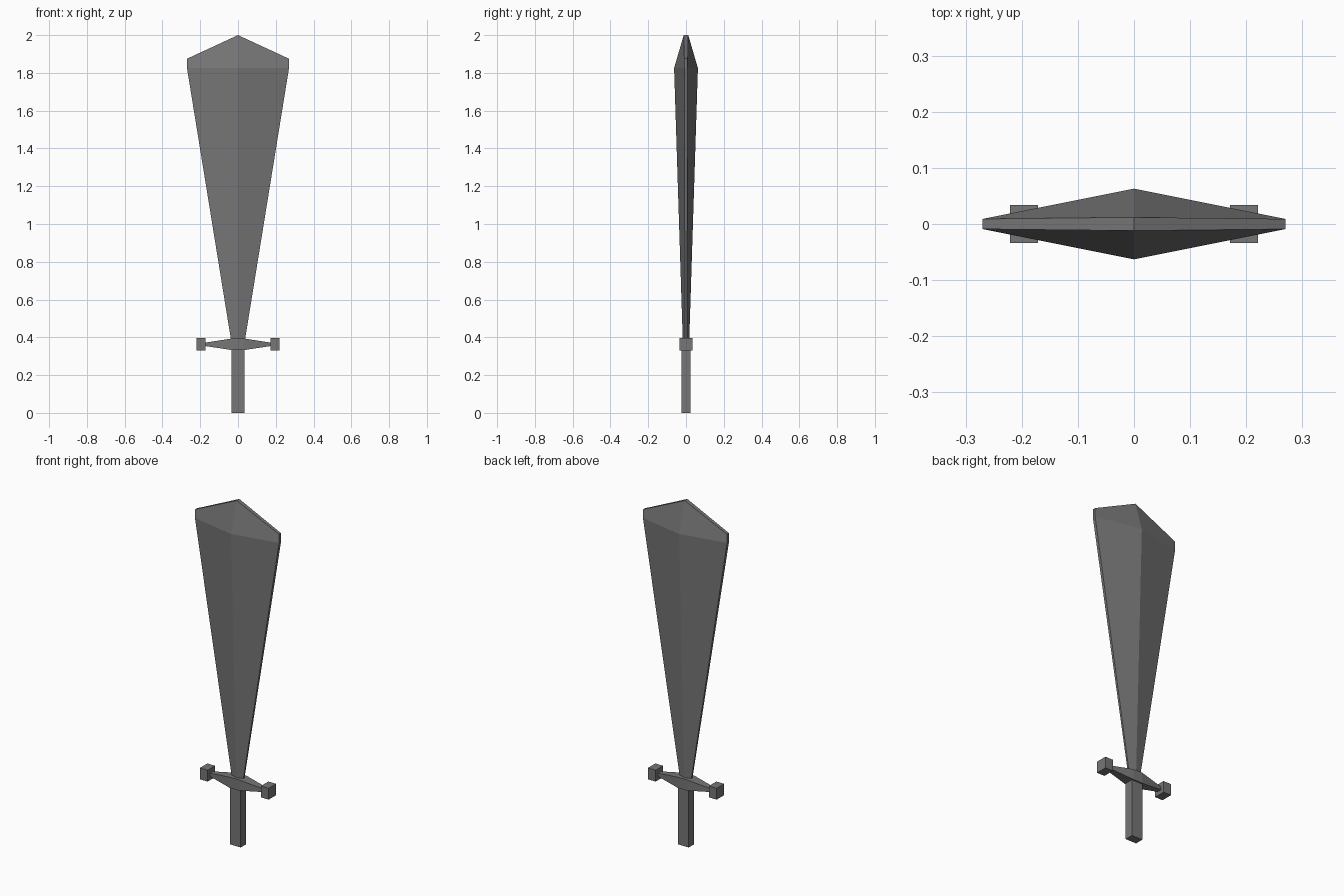
import bpy
import bmesh

cube = bpy.data.objects.get("Cube")
if cube:
    bpy.data.objects.remove(cube, do_unlink=True)

steel = bpy.data.materials.new("dark grey")
steel.use_nodes = True
grey = (0.18, 0.18, 0.18, 1)
steel.diffuse_color = grey
steel.node_tree.nodes["Principled BSDF"].inputs["Base Color"].default_value = grey


def loft(name, rings):
    """Skin a closed solid through rings that have equal point counts."""
    bm = bmesh.new()
    loops = [[bm.verts.new(p) for p in ring] for ring in rings]
    n = len(loops[0])
    for low, high in zip(loops, loops[1:]):
        for i in range(n):
            j = (i + 1) % n
            bm.faces.new((low[i], low[j], high[j], high[i]))
    # Caps are split along the middle so that a peaked end stays flat-faced
    for loop in (loops[0], loops[-1]):
        if n == 6:
            bm.faces.new((loop[0], loop[1], loop[4], loop[5]))
            bm.faces.new((loop[1], loop[2], loop[3], loop[4]))
        else:
            bm.faces.new(loop)
    bmesh.ops.recalc_face_normals(bm, faces=bm.faces)
    mesh = bpy.data.meshes.new(name)
    bm.to_mesh(mesh)
    bm.free()
    mesh.materials.append(steel)
    obj = bpy.data.objects.new(name, mesh)
    bpy.context.collection.objects.link(obj)
    return obj


def blade_ring(half_x, edge_y, ridge_y, edge_z, ridge_z):
    """Flattened hexagon with blunt side edges and a central ridge."""
    return [(-half_x, -edge_y, edge_z), (0, -ridge_y, ridge_z), (half_x, -edge_y, edge_z),
            (half_x, edge_y, edge_z), (0, ridge_y, ridge_z), (-half_x, edge_y, edge_z)]


def guard_ring(x, half_y, half_z):
    """Rectangle across the guard's length."""
    z = 0.363
    return [(x, -half_y, z - half_z), (x, half_y, z - half_z),
            (x, half_y, z + half_z), (x, -half_y, z + half_z)]


def box(name, centre, size):
    x, y, z = (s / 2 for s in size)
    cx, cy, cz = centre
    rings = [[(cx - x, cy - y, h), (cx + x, cy - y, h), (cx + x, cy + y, h), (cx - x, cy + y, h)]
             for h in (cz - z, cz + z)]
    return loft(name, rings)


# Blade widening towards a blunt, peaked tip
loft("blade", [
    blade_ring(0.036, 0.005, 0.017, 0.38, 0.38),
    blade_ring(0.27, 0.009, 0.063, 1.825, 1.825),
    blade_ring(0.27, 0.009, 0.012, 1.875, 2.0),
])

# Crossguard tapering to both ends
loft("guard", [
    guard_ring(-0.18, 0.012, 0.008),
    guard_ring(-0.03, 0.033, 0.031),
    guard_ring(0.03, 0.033, 0.031),
    guard_ring(0.18, 0.012, 0.008),
])

# Block on each end of the crossguard
for side, label in ((1, "left"), (-1, "right")):
    box(label + "_guard_block", (side * 0.196, 0, 0.364), (0.05, 0.068, 0.066))

# Grip
box("grip", (0, 0, 0.175), (0.07, 0.05, 0.35))
